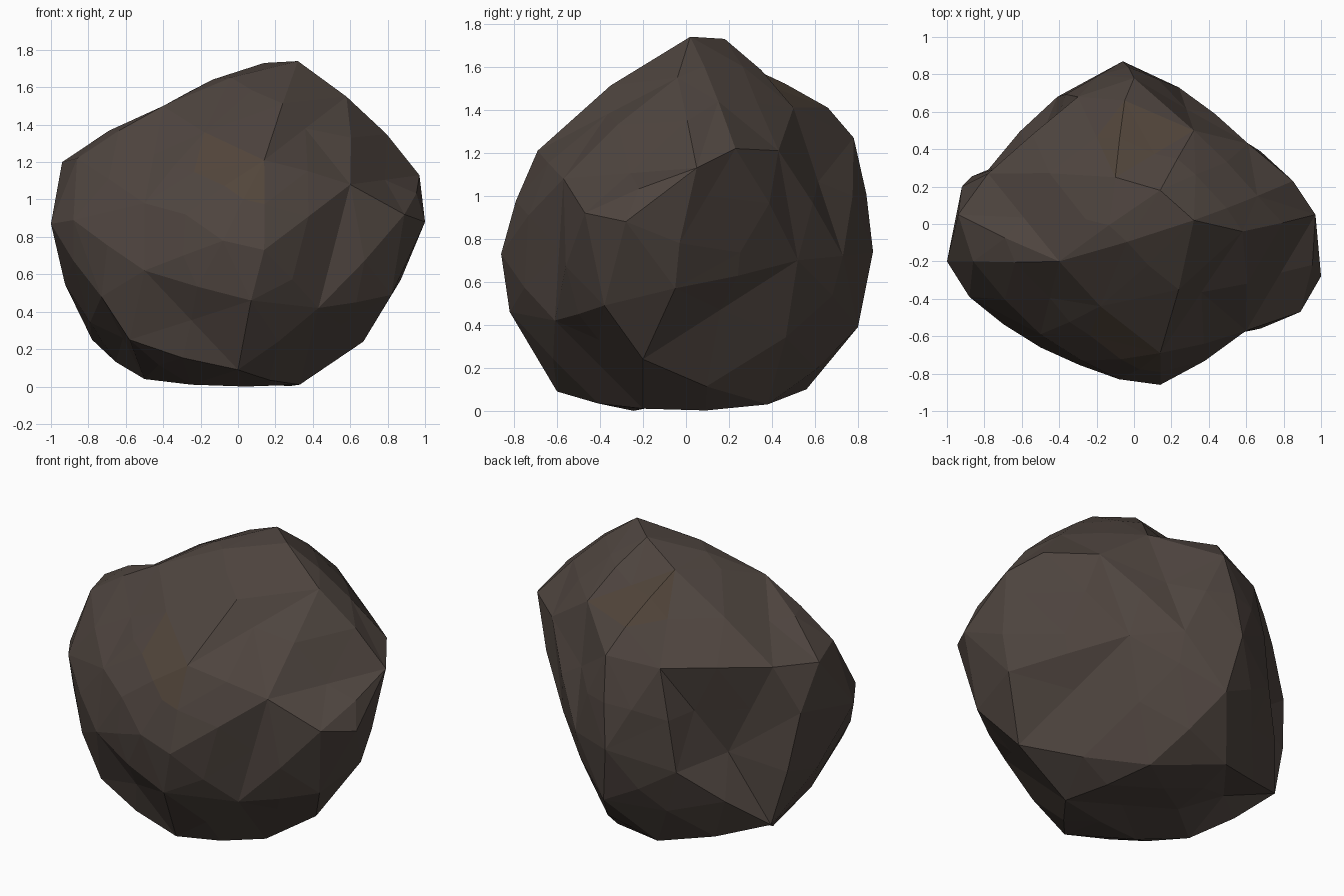
import bpy, bmesh
from mathutils import Vector

if "Cube" in bpy.data.objects:
    bpy.data.objects.remove(bpy.data.objects["Cube"])

CENTRE = Vector((0, 0, 0.85))

# Main corners of the boulder, worked round from the crown to the base
CORNERS = [
    (.32, .02, 1.74), (.14, .18, 1.73), (.58, -.04, 1.55), (.66, .15, 1.44), (-.1, .25, 1.62),
    (-.4, -.2, 1.5), (-.86, -.2, 1.22), (-.05, .66, 1.41), (.32, .5, 1.41), (-.18, -.44, 1.36),
    (.14, -.69, 1.21), (.85, .23, 1.22), (.97, .05, 1.13), (.61, .43, 1.21), (0, .78, 1.27),
    (-.3, .68, 1.23), (-.78, .27, 1.21), (-.94, .05, 1.2), (-.92, .2, .94), (-1, -.2, .87),
    (-.88, -.39, .89), (-.5, -.59, .98), (-.28, -.73, .92), (-.08, -.83, .78), (.14, -.86, .73),
    (.6, -.57, 1.08), (.89, -.47, .92), (1, -.28, .88), (.93, -.03, .78), (.87, -.05, .57),
    (.47, .52, .7), (.24, .73, .72), (-.06, .87, .74), (-.41, .68, .62), (-.54, .36, .66),
    (-.78, .29, .25), (-.5, .18, .18), (-.73, -.47, .48), (-.5, -.66, .62), (.07, -.82, .46),
    (.43, -.61, .42), (.82, -.38, .49), (.67, -.2, .24), (0, .8, .39), (-.2, .56, .1),
    (-.58, -.5, .25), (0, -.6, .09), (.33, -.2, .01), (-.27, .06, .06), (-.5, -.12, .04),
]
# Low points that keep the underside nearly flat
BASE = [(.2, .38, .03), (-.25, -.28, .01)]


def skin(points):
    """Join points into a closed faceted skin as seen from the centre."""
    bm = bmesh.new()
    real = []
    for p in points:
        v = bm.verts.new((p - CENTRE).normalized())
        real.append((v, p))
    bmesh.ops.convex_hull(bm, input=bm.verts[:])
    for v, p in real:
        if v.is_valid:
            v.co = p
    bmesh.ops.recalc_face_normals(bm, faces=bm.faces[:])
    bm.normal_update()
    return bm


def clamp(p):
    return Vector((max(-1, min(1, p.x)), max(-.87, min(.87, p.y)), max(0, min(1.74, p.z))))


# Coarse block, then extra facets where edges are long, bulged to follow the curvature
bm = skin([Vector(c) for c in CORNERS + BASE])
cuts = []
for e in bm.edges:
    if e.calc_length() > 0.45:
        a, b = e.verts
        d = b.co - a.co
        bulge = (d.dot(b.normal) * b.normal - d.dot(a.normal) * a.normal) / 16
        if bulge.length > 0.05:
            bulge.length = 0.05
        if not e.is_convex:
            bulge *= 0
        cuts.append((e, clamp((a.co + b.co) / 2 + bulge)))
for e, p in cuts:
    v = bmesh.utils.edge_split(e, e.verts[0], 0.5)[1]
    v.co = p
bm.normal_update()
bmesh.ops.triangulate(bm, faces=bm.faces[:], ngon_method='BEAUTY')
bm.normal_update()

mesh = bpy.data.meshes.new("boulder")
boulder = bpy.data.objects.new("boulder", mesh)
bpy.context.collection.objects.link(boulder)

# Dark stone with faint brown patches on the front and upper back
for name, colour in (("dark stone", (.076, .058, .049, 1)), ("brown stone", (.084, .060, .043, 1))):
    mat = bpy.data.materials.new(name)
    mat.diffuse_color = colour
    mat.use_nodes = True
    mat.node_tree.nodes["Principled BSDF"].inputs["Base Color"].default_value = mat.diffuse_color
    mesh.materials.append(mat)
patches = [Vector((0, -.65, 1.12)), Vector((0, .42, 1.5))]
for f in bm.faces:
    c = f.calc_center_median()
    f.material_index = int(any((c - p).length < 0.2 for p in patches))
    f.smooth = False

bm.to_mesh(mesh)
bm.free()
